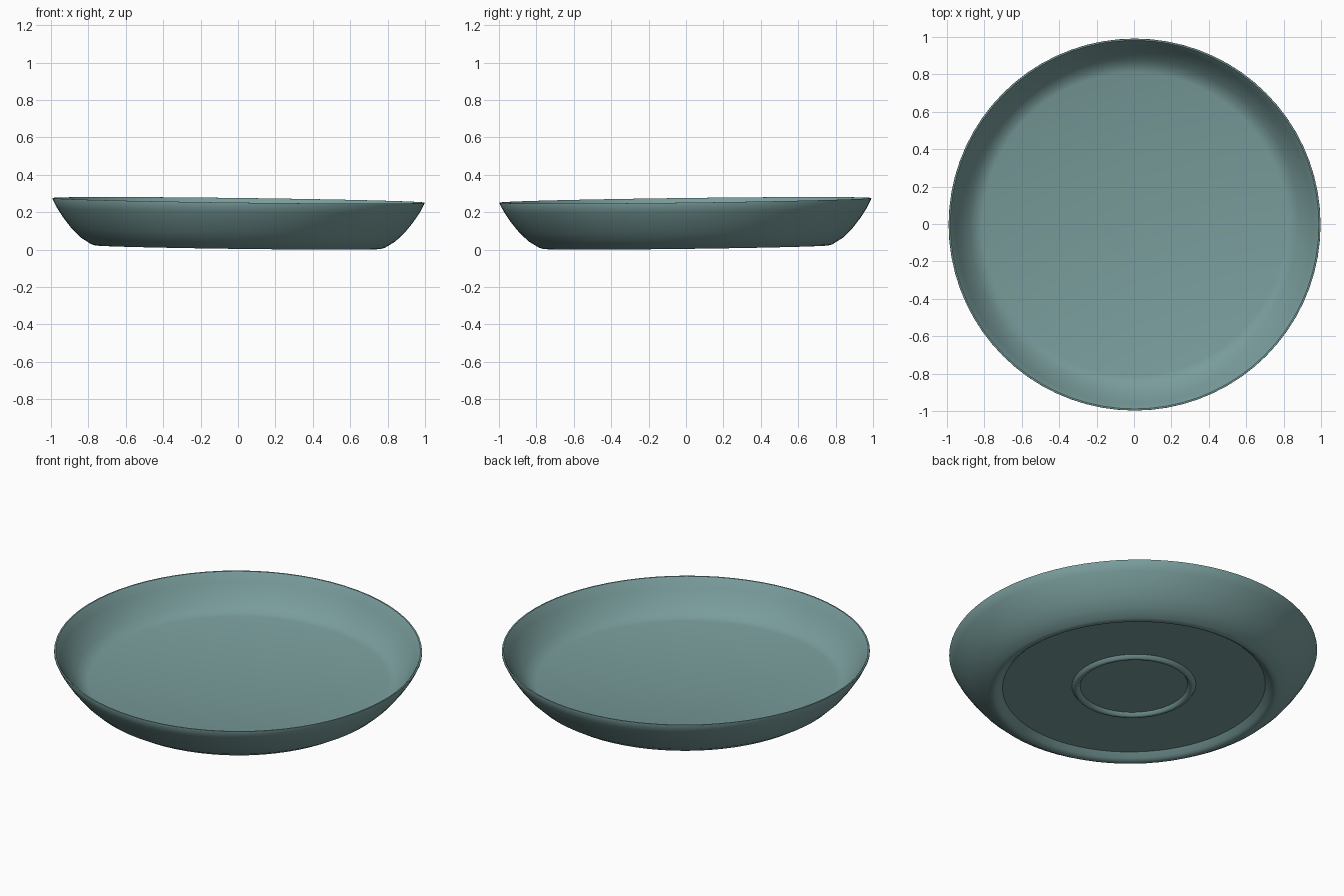
import bpy
import bmesh
from math import cos, sin, tau, radians

SEGMENTS = 72
TILT = 0.0125

if "Cube" in bpy.data.objects:
    bpy.data.objects.remove(bpy.data.objects["Cube"], do_unlink=True)

# Glaze colour
glaze = bpy.data.materials.new("teal_glaze")
glaze.use_nodes = True
colour = (0.19, 0.335, 0.33, 1)
glaze.diffuse_color = colour
glaze.node_tree.nodes["Principled BSDF"].inputs["Base Color"].default_value = colour


def lathe(name, profile):
    """Revolve (radius, height) points around z; radius 0 makes a pole."""
    bm = bmesh.new()
    rings = []
    for r, z in profile:
        if r == 0:
            rings.append([bm.verts.new((0, 0, z))] * SEGMENTS)
        else:
            rings.append([bm.verts.new((r * cos(tau * i / SEGMENTS),
                                        r * sin(tau * i / SEGMENTS), z))
                          for i in range(SEGMENTS)])
    for a, b in zip(rings, rings[1:]):
        for i in range(SEGMENTS):
            j = (i + 1) % SEGMENTS
            bm.faces.new(dict.fromkeys((a[i], a[j], b[j], b[i])))
    bmesh.ops.recalc_face_normals(bm, faces=bm.faces)
    mesh = bpy.data.meshes.new(name)
    bm.to_mesh(mesh)
    bm.free()
    obj = bpy.data.objects.new(name, mesh)
    bpy.context.collection.objects.link(obj)
    mesh.materials.append(glaze)
    return obj


# Underside: recessed centre, small raised ring, then the foot
underside = [(0, 0.04), (0.29, 0.04), (0.3, 0.024), (0.312, 0.02),
             (0.324, 0.024), (0.335, 0.04), (0.71, 0.036), (0.735, 0.012),
             (0.75, 0.002), (0.765, 0)]
# Curved outer wall up to the thin rim
outer_wall = [(0.785, 0.006), (0.84, 0.04), (0.89, 0.088), (0.935, 0.145),
              (0.97, 0.198), (0.994, 0.245), (0.993, 0.25)]
# Inner wall down to the flat floor
inner_wall = [(0.985, 0.25), (0.978, 0.242), (0.955, 0.2), (0.92, 0.148),
              (0.88, 0.102), (0.845, 0.075), (0.81, 0.064), (0, 0.062)]

dish = lathe("dish", underside + outer_wall + inner_wall)
dish.rotation_euler = (TILT, TILT, 0)
dish.location.z = 0.0136

bpy.context.view_layer.objects.active = dish
dish.select_set(True)
bpy.ops.object.shade_smooth_by_angle(angle=radians(40))
